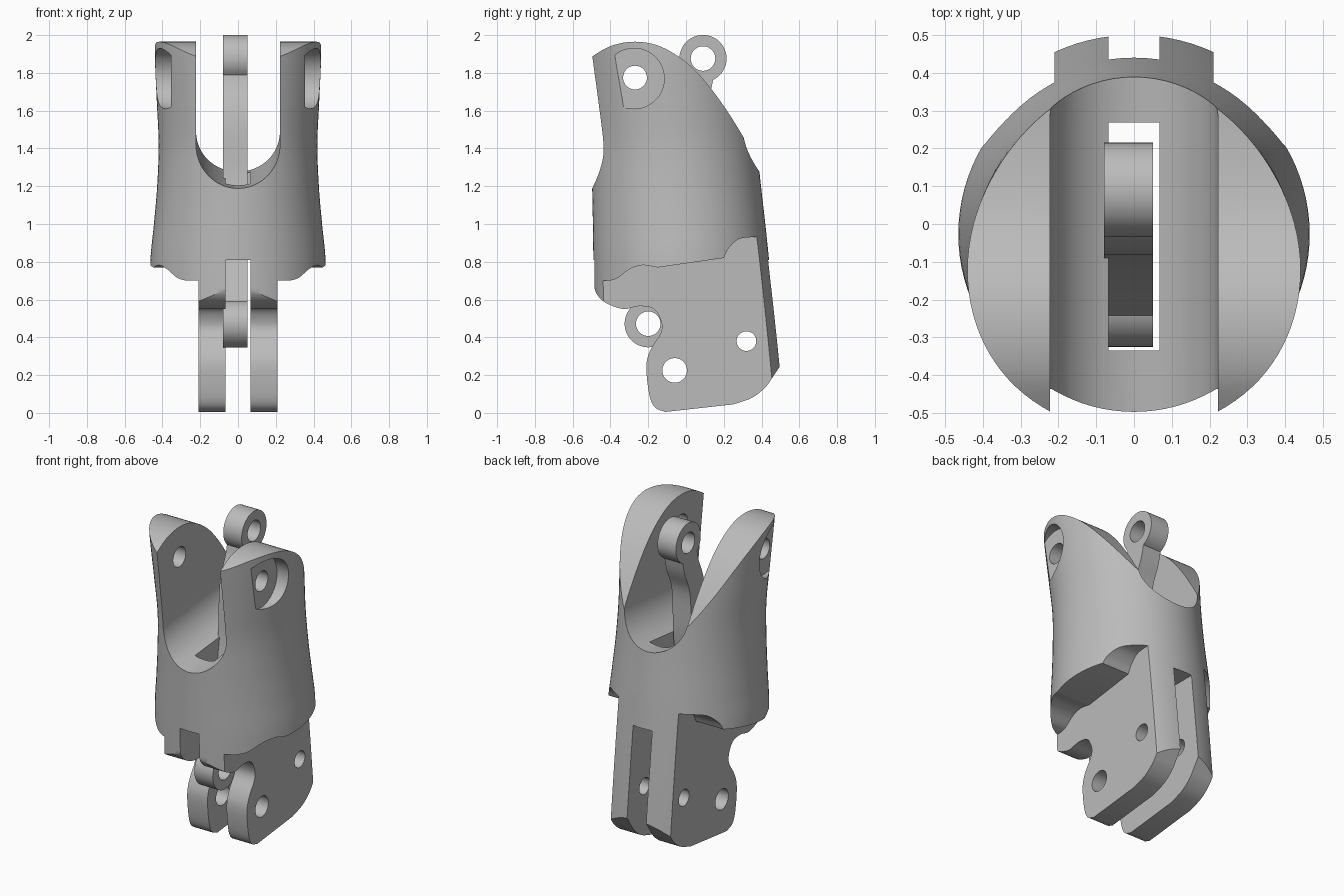
import bpy, bmesh, math
from mathutils import Vector

cube = bpy.data.objects.get("Cube")
if cube:
    bpy.data.objects.remove(cube, do_unlink=True)

grey = bpy.data.materials.new("plain grey")
grey.use_nodes = True
grey.diffuse_color = (0.5, 0.5, 0.5, 1)
grey.node_tree.nodes["Principled BSDF"].inputs["Base Color"].default_value = (0.5, 0.5, 0.5, 1)


def smooth(pts, steps=6):
    """Catmull-Rom sampling through control points."""
    pts = [Vector(p) for p in pts]
    ext = [pts[0] * 2 - pts[1]] + pts + [pts[-1] * 2 - pts[-2]]
    out = []
    for a, b, c, d in zip(ext, ext[1:], ext[2:], ext[3:]):
        for i in range(steps):
            t = i / steps
            out.append(0.5 * (2 * b + (c - a) * t + (2 * a - 5 * b + 4 * c - d) * t * t
                              + (3 * b - a - 3 * c + d) * t ** 3))
    return out + [pts[-1]]


def loft(name, rings):
    """Closed solid through rings of equal point count."""
    bm = bmesh.new()
    loops = [[bm.verts.new(p) for p in ring] for ring in rings]
    n = len(loops[0])
    for lo, hi in zip(loops, loops[1:]):
        for i in range(n):
            j = (i + 1) % n
            bm.faces.new((lo[i], lo[j], hi[j], hi[i]))
    bm.faces.new(loops[0][::-1])
    bm.faces.new(loops[-1])
    bmesh.ops.recalc_face_normals(bm, faces=bm.faces)
    mesh = bpy.data.meshes.new(name)
    bm.to_mesh(mesh)
    bm.free()
    mesh.materials.append(grey)
    obj = bpy.data.objects.new(name, mesh)
    bpy.context.collection.objects.link(obj)
    return obj


def side_prism(name, yz, x0, x1):
    return loft(name, [[(x, p[0], p[1]) for p in yz] for x in (x0, x1)])


def pin(y, z, r, x0=-1, x1=1):
    ring = [(y + r * math.cos(k * math.tau / 48), z + r * math.sin(k * math.tau / 48)) for k in range(48)]
    return side_prism("pin", ring, x0, x1)


def box(x, y0, y1, z0, z1):
    return side_prism("box", [(y0, z0), (y1, z0), (y1, z1), (y0, z1)], -x, x)


def combine(obj, tool, operation="DIFFERENCE"):
    """Apply a boolean and discard the tool."""
    mod = obj.modifiers.new("bool", "BOOLEAN")
    mod.operation, mod.object, mod.solver = operation, tool, "EXACT"
    bpy.context.view_layer.objects.active = obj
    bpy.ops.object.modifier_apply(modifier=mod.name)
    bpy.data.objects.remove(tool, do_unlink=True)


# Body: waisted round column, stations are (height, front, back, half width)
stations = smooth([Vector(s) for s in (
    (-0.05, -0.48, 0.53, 0.47), (0.4, -0.485, 0.485, 0.468), (0.78, -0.49, 0.443, 0.465),
    (1.0, -0.493, 0.42, 0.445), (1.2, -0.497, 0.397, 0.428), (1.42, -0.503, 0.374, 0.42),
    (1.65, -0.527, 0.35, 0.43), (1.88, -0.555, 0.325, 0.44), (2.05, -0.575, 0.305, 0.44))])
rings = []
for z, front, back, half in stations:
    mid, depth = (front + back) / 2, (back - front) / 2
    rings.append([(half * math.cos(k * math.tau / 96), mid + depth * math.sin(k * math.tau / 96), z)
                  for k in range(96)])
body = loft("body", rings)

# Side outline: domed top, hinge plates below, pocket round the lever pivot
top = smooth([(-0.65, 1.78), (-0.5, 1.885), (-0.39, 1.945), (-0.27, 1.965), (-0.15, 1.945),
              (-0.03, 1.88), (0.08, 1.78), (0.2, 1.625), (0.31, 1.45), (0.45, 1.21), (0.65, 0.9)])
foot = smooth([(0.46, 0.19), (0.42, 0.135), (0.35, 0.08), (0.25, 0.045)], 4)
toe = smooth([(-0.11, 0.005), (-0.165, 0.03), (-0.195, 0.1), (-0.21, 0.25), (-0.185, 0.34),
              (-0.135, 0.42), (-0.13, 0.48), (-0.17, 0.55), (-0.25, 0.565), (-0.33, 0.55),
              (-0.42, 0.58), (-0.47, 0.625), (-0.49, 0.68)], 4)
outline = top + [(0.65, 0.475)] + foot + toe + [(-0.65, 0.72)]
combine(body, side_prism("outline", outline, -1, 1), "INTERSECT")

# Stepped relief outside the hinge plates
step = ([(-0.8, -0.2), (-0.8, 0.7)] + smooth([(-0.4, 0.7), (-0.36, 0.715), (-0.3, 0.76), (-0.23, 0.782), (-0.15, 0.77)], 4)
        + smooth([(0.2, 0.82), (0.225, 0.87), (0.28, 0.92), (0.36, 0.932)], 4)
        + [(0.8, 0.932), (0.8, -0.2)])
for x0, x1 in ((-0.8, -0.21), (0.21, 0.8)):
    combine(body, side_prism("step", step, x0, x1))

# Sloping round-bottomed slot between the prongs
arc = [(0.222 * math.cos(a), 0.222 * math.sin(a)) for a in
       [math.pi + k * math.pi / 32 for k in range(33)]]
slot = [(x, z + 1.46) for x, z in arc] + [(0.222, 2.4), (-0.222, 2.4)]
combine(body, loft("slot", [[(x, y, z + 0.1 * y) for x, z in slot] for y in (-0.8, 0.8)]))

# Gap between the plates and the opening up through the slot floor
combine(body, box(0.067, -0.8, 0.8, -0.2, 0.81))
combine(body, box(0.067, -0.335, 0.268, 0.5, 1.5))

# Hinge holes and round seats on the prong sides
for y, z, r in ((-0.06, 0.225, 0.065), (0.32, 0.38, 0.052), (-0.27, 1.775, 0.063)):
    combine(body, pin(y, z, r))
for x0, x1 in ((-0.8, -0.355), (0.355, 0.8)):
    combine(body, pin(-0.275, 1.77, 0.16, x0, x1))

# Lever: curved arm with an eye at each end
path = smooth([(0.09, 1.88), (0.06, 1.72), (0.0, 1.55), (-0.02, 1.22), (-0.08, 0.9), (-0.15, 0.65), (-0.2, 0.47)])
left, right = [], []
for i, p in enumerate(path):
    d = path[min(i + 1, len(path) - 1)] - path[max(i - 1, 0)]
    side = Vector((-d.y, d.x)).normalized() * 0.072
    left.append(p + side)
    right.append(p - side)
lever = side_prism("lever", left + right[::-1], -0.079, 0.05)
eyes = ((0.09, 1.876, 0.125), (-0.2, 0.472, 0.125))
for y, z, r in eyes:
    combine(lever, pin(y, z, r, -0.079, 0.05), "UNION")
for y, z, r in eyes:
    combine(lever, pin(y, z, 0.065))

# Smooth curved walls, keep edges crisp
for obj in (body, lever):
    bpy.ops.object.select_all(action="DESELECT")
    obj.select_set(True)
    bpy.context.view_layer.objects.active = obj
    bpy.ops.object.shade_smooth_by_angle(angle=math.radians(30))
